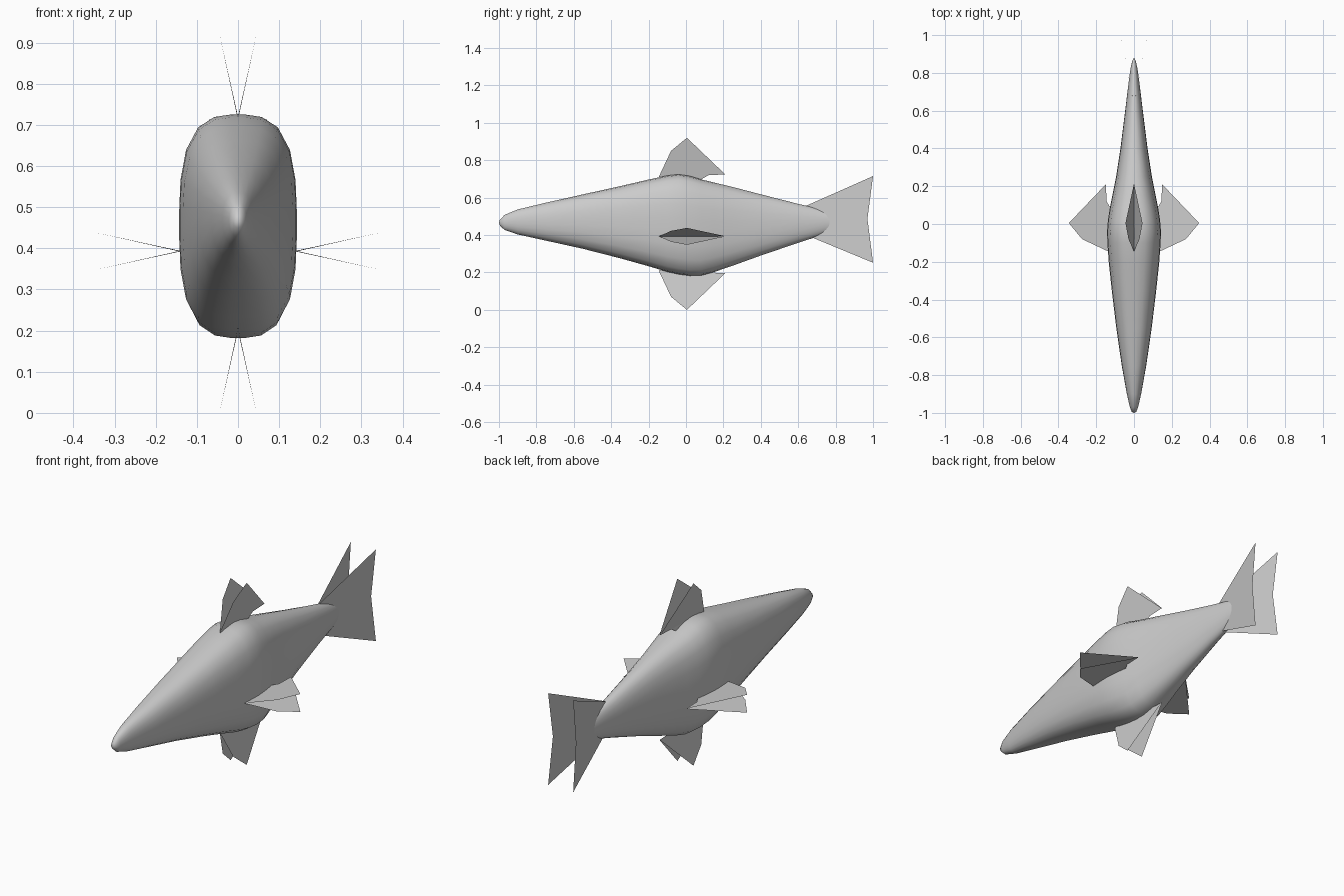
import bpy, math

if "Cube" in bpy.data.objects:
    bpy.data.objects.remove(bpy.data.objects["Cube"])

def make(name, verts, faces, smooth=False):
    me = bpy.data.meshes.new(name)
    me.from_pydata(verts, [], faces)
    me.update()
    ob = bpy.data.objects.new(name, me)
    bpy.context.collection.objects.link(ob)
    if smooth:
        me.shade_smooth()
    return ob

# Body stations: y, bottom z, top z, half width, superellipse power
stations = [
    (-0.995, .450, .482, .012, 2.0), (-0.97, .427, .508, .022, 2.1),
    (-0.90, .403, .537, .038, 2.2), (-0.75, .370, .573, .065, 2.4),
    (-0.55, .326, .618, .094, 2.6), (-0.35, .275, .662, .118, 2.8),
    (-0.20, .233, .697, .134, 2.9), (-0.10, .203, .718, .141, 3.0),
    (-0.04, .190, .725, .143, 3.0), (0.02, .182, .716, .138, 3.0),
    (0.08, .183, .698, .129, 3.0), (0.15, .202, .681, .115, 2.9),
    (0.25, .236, .657, .095, 2.7), (0.40, .290, .618, .072, 2.5),
    (0.60, .358, .567, .047, 2.2), (0.74, .403, .534, .030, 2.0),
    (0.82, .425, .512, .019, 2.0), (0.865, .442, .496, .009, 2.0),
]
SIDES = 24

def ring(y, lo, hi, w, n):
    pts = []
    for i in range(SIDES):
        a = 2 * math.pi * (i + .5) / SIDES
        c, s = math.cos(a), math.sin(a)
        r = (abs(c) ** n + abs(s) ** n) ** (-1 / n)
        pts.append((w * r * c, y, (lo + hi) / 2 + (hi - lo) / 2 * r * s))
    return pts

verts, faces = [], []
for st in stations:
    verts += ring(*st)
for k in range(len(stations) - 1):
    for i in range(SIDES):
        j = (i + 1) % SIDES
        a, b = k * SIDES, (k + 1) * SIDES
        faces.append((a + i, a + j, b + j, b + i))
nose, end = len(verts), len(verts) + 1
verts += [(0, -1.0, .466), (0, .88, .468)]
last = (len(stations) - 1) * SIDES
for i in range(SIDES):
    j = (i + 1) % SIDES
    faces += [(nose, j, i), (end, last + i, last + j)]
make("body", verts, faces, True)

# Fins: each is a pair of thin sheets opening outwards from a shared root
fin = [(-.105, -.04), (-.145, -.008), (-.08, .13), (.005, .2),
       (.21, .004), (.12, 0), (.06, -.035)]

def fin_pair(name, place):
    for side, label in ((1, "a"), (-1, "b")):
        pts = [place(y, u, side * .225 * max(u, 0)) for y, u in fin]
        make(f"{name}_{label}", pts, [tuple(range(len(pts)))])

fin_pair("back_fin", lambda y, u, t: (t, y, .72 + u))
fin_pair("belly_fin", lambda y, u, t: (t, y, .20 - u))
fin_pair("right_fin", lambda y, u, t: (.145 + u, y, .393 + t))
fin_pair("left_fin", lambda y, u, t: (-.145 - u, y, .393 + t))

# Tail: two upright forked sheets spreading sideways
tail = [(.63, .551), (1.0, .715), (.97, .487), (1.0, .252), (.63, .405)]
for side, label in ((1, "right"), (-1, "left")):
    pts = [(side * .07 * (y - .63) / .37, y, z) for y, z in tail]
    make(f"tail_fin_{label}", pts, [(0, 1, 2), (0, 2, 4), (2, 3, 4)])
